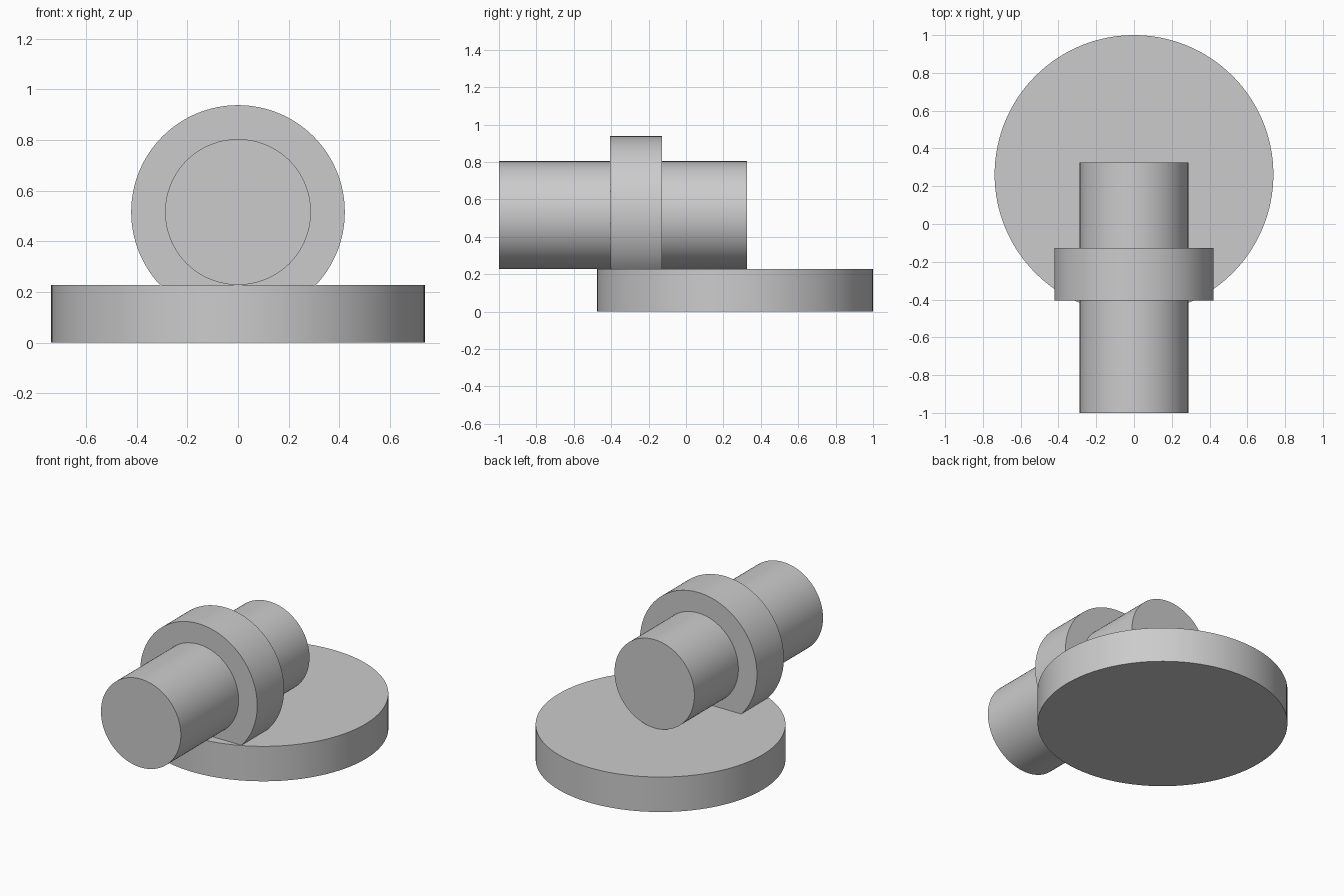
import bpy
import math

cube = bpy.data.objects.get("Cube")
if cube:
    bpy.data.objects.remove(cube, do_unlink=True)

# Single plain grey
grey = bpy.data.materials.new("light_grey")
grey.use_nodes = True
colour = (0.6, 0.6, 0.6, 1)
grey.diffuse_color = colour
grey.node_tree.nodes["Principled BSDF"].inputs["Base Color"].default_value = colour


def cylinder(name, radius, depth, location, rotation=(0, 0, 0)):
    bpy.ops.mesh.primitive_cylinder_add(vertices=128, radius=radius, depth=depth,
                                        location=location, rotation=rotation)
    part = bpy.context.object
    part.name = name
    part.data.materials.append(grey)
    bpy.ops.object.shade_smooth_by_angle(angle=math.radians(30))
    return part


def along_y(name, radius, y_front, y_back, z):
    return cylinder(name, radius, y_back - y_front, (0, (y_front + y_back) / 2, z),
                    (math.pi / 2, 0, 0))


BASE_RADIUS = 0.738
BASE_HEIGHT = 0.228
SHAFT_RADIUS = 0.288
axis_z = BASE_HEIGHT + SHAFT_RADIUS

# Round base plate
base = cylinder("base_disc", BASE_RADIUS, BASE_HEIGHT,
                (0, 1 - BASE_RADIUS, BASE_HEIGHT / 2))

# Horizontal shaft resting on the base, with a wider collar sunk into it
shaft = along_y("shaft", SHAFT_RADIUS, -1, 0.325, axis_z)
collar = along_y("collar", 0.422, -0.405, -0.128, axis_z)
